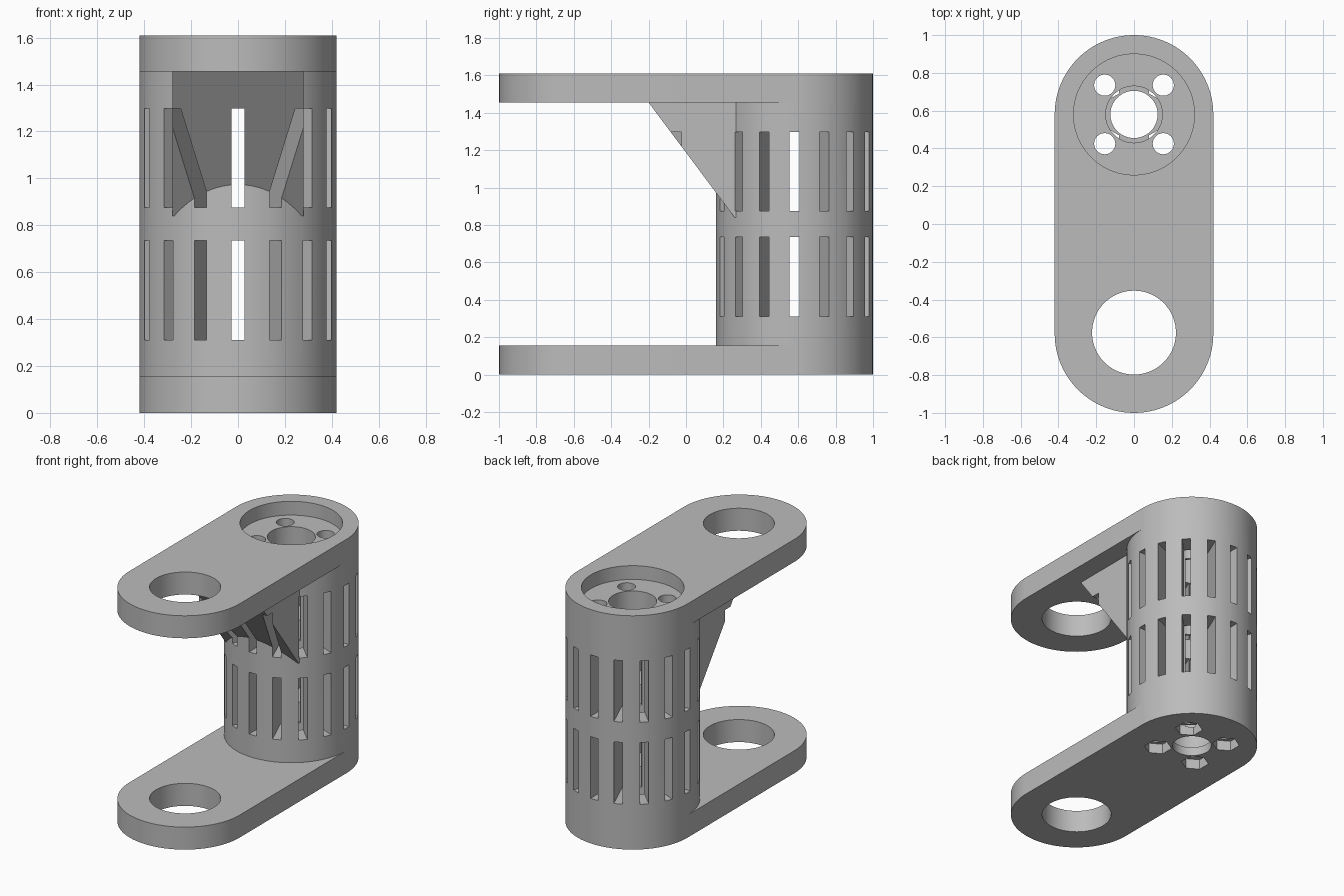
import bpy, bmesh, math
from mathutils import Matrix

if "Cube" in bpy.data.objects:
    bpy.data.objects.remove(bpy.data.objects["Cube"], do_unlink=True)

R = 0.42            # outer radius of tube and plate ends
AXIS = 0.58         # y of the tube axis
PLATE = 0.155       # plate thickness
HEIGHT = 1.61
SEG = 96

grey = bpy.data.materials.new("plain grey")
grey.use_nodes = True
grey.diffuse_color = (0.5, 0.5, 0.5, 1)
grey.node_tree.nodes["Principled BSDF"].inputs["Base Color"].default_value = (0.5, 0.5, 0.5, 1)


def make(name, bm):
    bmesh.ops.recalc_face_normals(bm, faces=bm.faces)
    mesh = bpy.data.meshes.new(name)
    bm.to_mesh(mesh)
    bm.free()
    mesh.materials.append(grey)
    obj = bpy.data.objects.new(name, mesh)
    bpy.context.collection.objects.link(obj)
    return obj


def prism(name, points, offset):
    """Extrude a closed 3D outline along an offset."""
    bm = bmesh.new()
    face = bm.faces.new([bm.verts.new(p) for p in points])
    out = bmesh.ops.extrude_face_region(bm, geom=[face], use_keep_orig=True)
    verts = [v for v in out["geom"] if isinstance(v, bmesh.types.BMVert)]
    bmesh.ops.translate(bm, verts=verts, vec=offset)
    return make(name, bm)


def cylinder(name, x, y, r, z0, z1, n=SEG, turn=0.0):
    pts = [(x + r * math.cos(turn + math.tau * i / n),
            y + r * math.sin(turn + math.tau * i / n), z0) for i in range(n)]
    return prism(name, pts, (0, 0, z1 - z0))


def stadium(name, z0):
    half = SEG // 2
    pts = []
    for side in (1, -1):
        for i in range(half + 1):
            a = math.pi * i / half
            pts.append((side * R * math.cos(a), side * (AXIS + R * math.sin(a)), z0))
    return prism(name, pts, (0, 0, PLATE))


def slot(angle, z0, z1):
    bm = bmesh.new()
    bmesh.ops.create_cube(bm, size=1, matrix=Matrix.Translation((0, AXIS, (z0 + z1) / 2))
                          @ Matrix.Rotation(angle, 4, 'Z')
                          @ Matrix.Diagonal((2.2, 0.055, z1 - z0, 1)))
    return make("slot_cutter", bm)


def cut(target, cutter):
    mod = target.modifiers.new("cut", 'BOOLEAN')
    mod.operation = 'DIFFERENCE'
    mod.solver = 'EXACT'
    mod.object = cutter
    bpy.context.view_layer.objects.active = target
    bpy.ops.object.modifier_apply(modifier=mod.name)
    bpy.data.objects.remove(cutter, do_unlink=True)


def drill(target, *args, **kw):
    cut(target, cylinder("hole_cutter", *args, **kw))


# Main parts
bottom_plate = stadium("bottom_plate", 0)
top_plate = stadium("top_plate", HEIGHT - PLATE)
tube = cylinder("slotted_tube", 0, AXIS, R, PLATE, HEIGHT - PLATE)
gusset = prism("gusset", [(-0.28, -0.2, HEIGHT - PLATE), (-0.28, 0.26, 0.84),
                          (-0.28, 0.33, 0.84), (-0.28, 0.33, HEIGHT - PLATE)], (0.56, 0, 0))

# Large eyes at the free ends of the plates
for plate in (bottom_plate, top_plate):
    drill(plate, 0, -0.575, 0.222, -1, 3)

# Round seat in the top, and the stepped central bore
drill(top_plate, 0, AXIS, 0.32, HEIGHT - 0.095, 2)
for part in (top_plate, tube):
    drill(part, 0, AXIS, 0.15, -1, 3)
drill(bottom_plate, 0, AXIS, 0.125, -1, 1)
drill(bottom_plate, 0, AXIS, 0.15, 0.06, 1)

# Four screw holes with hexagonal nut pockets underneath
for sx in (-1, 1):
    for sy in (-1, 1):
        x, y = 0.155 * sx, AXIS + 0.155 * sy
        for part in (bottom_plate, top_plate, tube):
            drill(part, x, y, 0.056, -1, 3, n=40)
        drill(bottom_plate, x, y, 0.088, -1, 0.07, n=6, turn=math.pi / 6)

# Two rows of radial vents through tube and gusset
for z0, z1 in ((0.31, 0.735), (0.875, 1.298)):
    for i in range(8):
        for part in (tube, gusset):
            cut(part, slot(i * math.pi / 8, z0, z1))

# Smooth the round walls, keep edges crisp
bpy.ops.object.select_all(action='DESELECT')
for part in (bottom_plate, top_plate, tube, gusset):
    part.select_set(True)
bpy.context.view_layer.objects.active = tube
bpy.ops.object.shade_smooth_by_angle(angle=math.radians(30))
